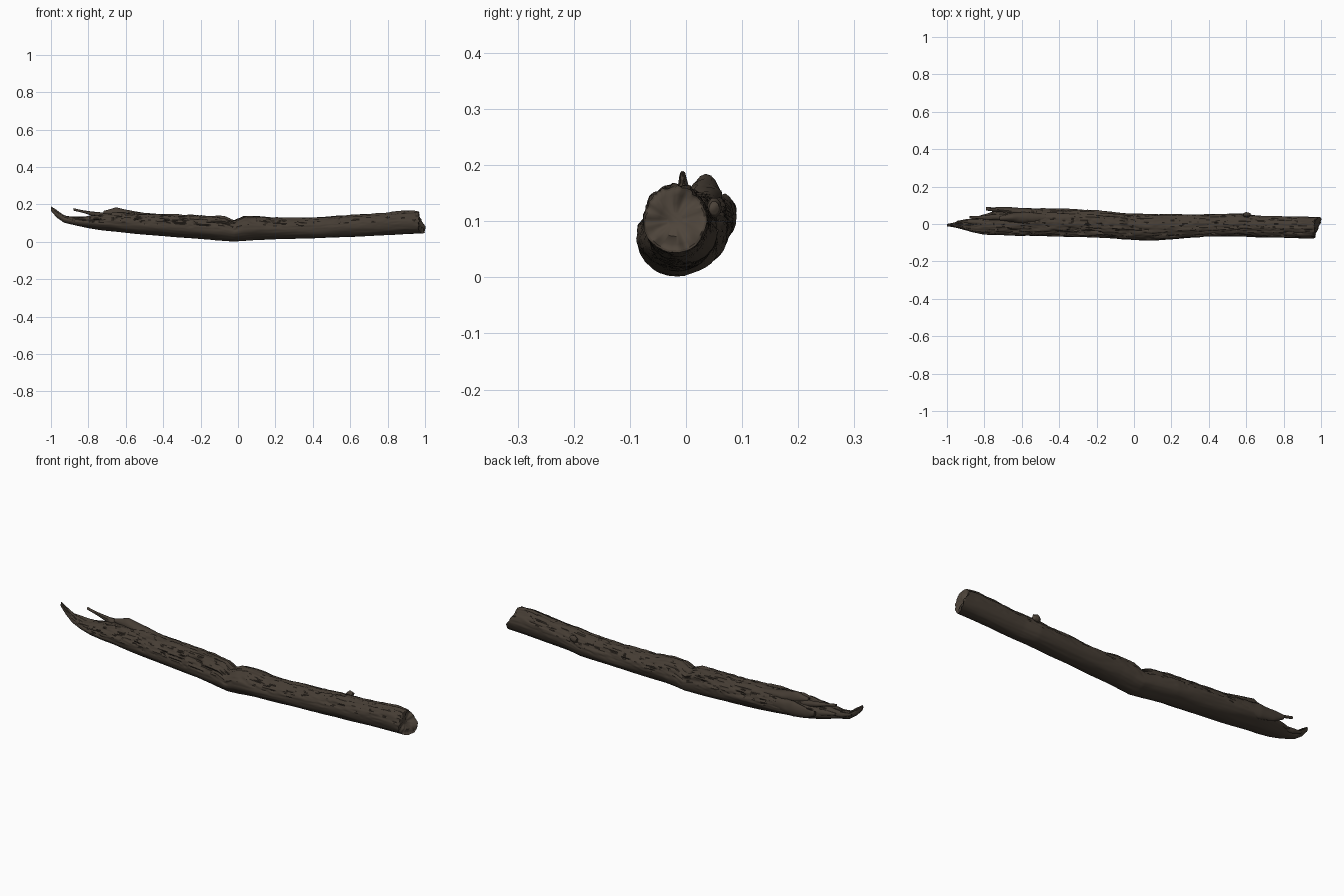
import bpy, bmesh, math
from mathutils import Vector, noise

cube = bpy.data.objects.get("Cube")
if cube:
    bpy.data.objects.remove(cube)


def material(name, color):
    m = bpy.data.materials.new(name)
    m.use_nodes = True
    m.diffuse_color = color
    m.node_tree.nodes["Principled BSDF"].inputs["Base Color"].default_value = color
    m.node_tree.nodes["Principled BSDF"].inputs["Roughness"].default_value = 0.9
    return m


MATS = [material("bark brown", (0.06, 0.046, 0.034, 1)),
        material("crack brown", (0.027, 0.02, 0.015, 1)),
        material("broken wood brown", (0.075, 0.058, 0.043, 1))]


def clamp(v):
    return max(0.0, min(1.0, v))


def sample(stations, x):
    """Blend the (x, y low, y high, z low, z high) stations at x."""
    for a, b in zip(stations, stations[1:]):
        if x <= b[0]:
            t = clamp((x - a[0]) / (b[0] - a[0]))
            return [p + (q - p) * t for p, q in zip(a[1:], b[1:])]
    return stations[-1][1:]


def relief(x, a, seed):
    """Long-grained bark relief: returns height and whether it is a crack."""
    c, s = math.cos(a), math.sin(a)
    top = clamp(s * 1.4 + 0.35)
    rough = 1.0 if x < 0 else 0.6
    grain = noise.noise(Vector((x * 7 + seed, c * 5, s * 5)))
    fine = noise.noise(Vector((x * 22, c * 13 + seed, s * 13)))
    lump = noise.noise(Vector((x * 5, c * 1.5, s * 1.5 + seed)))
    line = abs(noise.noise(Vector((x * 4 + 9, c * 4 + seed, s * 4))))
    crack = clamp(1 - line / 0.05) * top * rough
    height = 0.05 * lump + (0.02 + 0.1 * top * rough) * grain
    height += (0.01 + 0.08 * top * rough) * fine - 0.14 * crack
    return height, crack > 0.55


def loft(name, stations, rings, segs, end_shift=None, seed=0.0):
    """Sweep a weathered round section along x through the stations."""
    bm = bmesh.new()
    x0, x1 = stations[0][0], stations[-1][0]
    loops, cracked = [], {}
    for i in range(rings):
        x = x0 + (x1 - x0) * i / (rings - 1)
        ya, yb, za, zb = sample(stations, x)
        loop = []
        for k in range(segs):
            a = 2 * math.pi * k / segs
            h, crack = relief(x, a, seed)
            y = (ya + yb) / 2 + (yb - ya) / 2 * math.cos(a) * (1 + h)
            z = (za + zb) / 2 + (zb - za) / 2 * math.sin(a) * (1 + h)
            shift = end_shift(x, y, z) if end_shift else 0
            v = bm.verts.new((x + shift, y, max(z, 0)))
            cracked[v] = crack
            loop.append(v)
        loops.append(loop)
    # Broken end: shrinking rings with a rough, slightly hollow face
    centre = sum((v.co for v in loops[-1]), Vector()) / segs
    outer = loops[-1]
    caps = []
    for f in (0.93, 0.75, 0.5, 0.25):
        loop = []
        for v in outer:
            p = centre.lerp(v.co, f)
            p.x += 0.012 * noise.noise(p * 45) - 0.01 * (1 - f) * (x1 > 0.9)
            loop.append(bm.verts.new(p))
            cracked[loop[-1]] = False
        caps.append(loop)
    loops += caps
    for n, (p, q) in enumerate(zip(loops, loops[1:])):
        for k in range(segs):
            j = (k + 1) % segs
            f = bm.faces.new((p[k], p[j], q[j], q[k]))
            if n >= rings:
                f.material_index = 2
            elif sum(cracked[v] for v in f.verts) >= 3:
                f.material_index = 1
    bm.faces.new(loops[-1]).material_index = 2
    bm.faces.new(loops[0])
    bmesh.ops.recalc_face_normals(bm, faces=bm.faces)
    me = bpy.data.meshes.new(name)
    bm.to_mesh(me)
    bm.free()
    for m in MATS:
        me.materials.append(m)
    ob = bpy.data.objects.new(name, me)
    bpy.context.collection.objects.link(ob)
    bpy.ops.object.select_all(action='DESELECT')
    ob.select_set(True)
    bpy.context.view_layer.objects.active = ob
    bpy.ops.object.shade_smooth_by_angle(angle=math.radians(50))
    return ob


def broken_end(x, y, z):
    """Slant the cut end: the back and lower rim reaches furthest."""
    near = clamp((x - 0.85) / 0.11)
    reach = 0.035 * clamp((y + 0.07) / 0.08) * clamp((0.14 - z) / 0.06)
    return near * (reach + 0.006 * noise.noise(Vector((1, y * 50, z * 50))))


# Main trunk
trunk = [(-1.0, -0.012, 0.0, 0.165, 0.19), (-0.97, -0.016, 0.006, 0.13, 0.17),
         (-0.93, -0.025, 0.015, 0.102, 0.142), (-0.87, -0.042, 0.02, 0.088, 0.13),
         (-0.81, -0.055, 0.045, 0.075, 0.135), (-0.74, -0.06, 0.07, 0.062, 0.145),
         (-0.68, -0.062, 0.085, 0.055, 0.155), (-0.55, -0.065, 0.084, 0.042, 0.155),
         (-0.4, -0.066, 0.08, 0.03, 0.147), (-0.2, -0.07, 0.074, 0.014, 0.142),
         (-0.07, -0.08, 0.062, 0.005, 0.135), (-0.02, -0.083, 0.056, 0.002, 0.112),
         (0.03, -0.085, 0.054, 0.004, 0.136), (0.1, -0.085, 0.053, 0.01, 0.138),
         (0.2, -0.08, 0.052, 0.015, 0.126), (0.4, -0.068, 0.052, 0.017, 0.13),
         (0.58, -0.066, 0.056, 0.025, 0.14), (0.66, -0.07, 0.046, 0.03, 0.145),
         (0.8, -0.073, 0.041, 0.037, 0.156), (0.9, -0.077, 0.038, 0.042, 0.166),
         (0.965, -0.076, 0.036, 0.043, 0.16)]
loft("log_trunk", trunk, 260, 80, broken_end, 3.0)

# Torn ridge on the upper back of the splintered half
loft("torn_ridge", [(-0.72, 0.02, 0.04, 0.15, 0.165), (-0.65, 0.01, 0.06, 0.12, 0.183),
                    (-0.58, 0.0, 0.065, 0.12, 0.168), (-0.42, 0.02, 0.05, 0.125, 0.14)],
     40, 16, seed=5.0)

# Standing back wall left by the break
loft("back_shard", [(-0.79, 0.072, 0.09, 0.11, 0.135), (-0.74, 0.066, 0.09, 0.085, 0.14),
                    (-0.66, 0.05, 0.09, 0.07, 0.148), (-0.52, 0.04, 0.08, 0.08, 0.135)],
     36, 16, seed=8.0)

# Thin raised splinters
loft("upper_splinter", [(-0.88, 0.03, 0.042, 0.166, 0.18), (-0.83, 0.027, 0.043, 0.155, 0.169),
                        (-0.77, 0.022, 0.05, 0.135, 0.163), (-0.66, 0.015, 0.055, 0.11, 0.15)],
     30, 10, seed=2.0)
loft("lower_splinter", [(-0.87, 0.02, 0.03, 0.115, 0.125), (-0.8, 0.018, 0.052, 0.095, 0.13),
                        (-0.7, 0.01, 0.07, 0.08, 0.14)], 24, 10, seed=6.0)
loft("tip_splinter", [(-0.95, 0.008, 0.016, 0.128, 0.14), (-0.9, 0.004, 0.026, 0.108, 0.135),
                      (-0.8, -0.02, 0.03, 0.09, 0.135)], 24, 10, seed=4.0)

# Small twig stub on the back
loft("twig_stub", [(0.585, 0.04, 0.058, 0.11, 0.128), (0.6, 0.036, 0.064, 0.105, 0.142),
                   (0.615, 0.04, 0.06, 0.11, 0.136)], 8, 10, seed=1.0)
